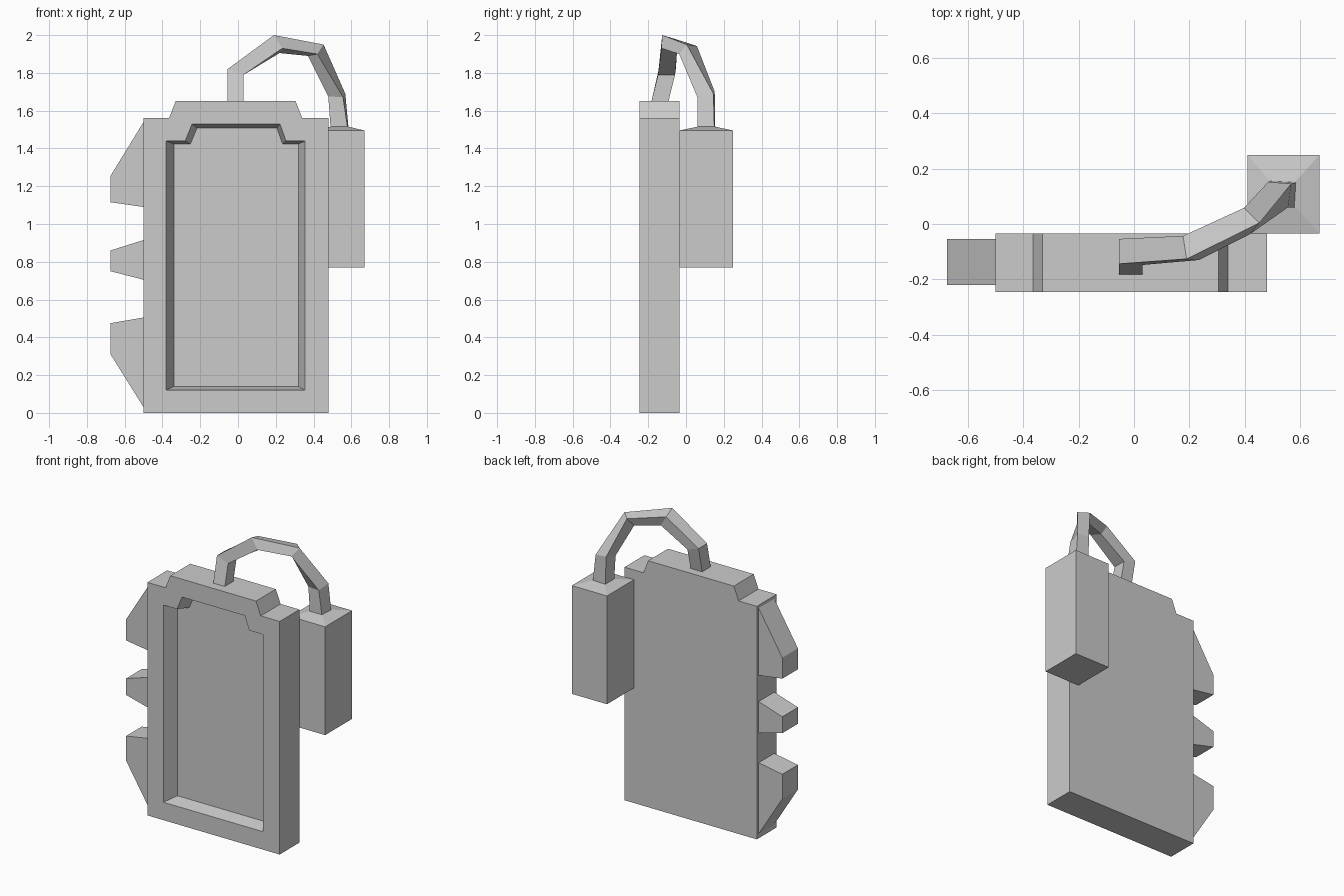
import bpy, bmesh


def loft(name, rings):
    """Bridge equal-length point rings in order and cap both ends."""
    bm = bmesh.new()
    loops = [[bm.verts.new(p) for p in ring] for ring in rings]
    for a, b in zip(loops, loops[1:]):
        n = len(a)
        for i in range(n):
            j = (i + 1) % n
            bm.faces.new((a[i], a[j], b[j], b[i]))
    bm.faces.new(loops[0])
    bm.faces.new(loops[-1])
    bmesh.ops.recalc_face_normals(bm, faces=bm.faces)
    mesh = bpy.data.meshes.new(name)
    bm.to_mesh(mesh)
    bm.free()
    obj = bpy.data.objects.new(name, mesh)
    bpy.context.collection.objects.link(obj)
    return obj


def at_y(profile, y):
    return [(x, y, z) for x, z in profile]


def rect(x0, x1, y0, y1, z):
    return [(x1, y0, z), (x1, y1, z), (x0, y1, z), (x0, y0, z)]


def stepped(x0, x1, z0, z1, a, b, c, d, z2):
    """Panel outline with a raised trapezoid along its top edge."""
    return [(x0, z0), (x1, z0), (x1, z1), (d, z1), (c, z2), (b, z2), (a, z1), (x0, z1)]


# Flat body with a bevelled recess in the front
outer = stepped(-0.5, 0.48, 0, 1.56, -0.365, -0.33, 0.305, 0.34, 1.65)
rim = stepped(-0.38, 0.355, 0.12, 1.44, -0.28, -0.243, 0.222, 0.254, 1.53)
floor = stepped(-0.34, 0.32, 0.14, 1.423, -0.252, -0.217, 0.206, 0.236, 1.508)
loft("body", [at_y(outer, -0.035), at_y(outer, -0.245),
              at_y(rim, -0.245), at_y(floor, -0.155)])

# Teeth on the left edge: root top, tip top, tip bottom, root bottom
teeth = [("upper_tooth", 1.54, 1.255, 1.115, 1.09),
         ("middle_tooth", 0.915, 0.86, 0.75, 0.705),
         ("lower_tooth", 0.505, 0.475, 0.31, 0.03)]
for name, a, b, c, d in teeth:
    prof = [(-0.5, a), (-0.675, b), (-0.675, c), (-0.5, d)]
    loft(name, [at_y(prof, -0.22), at_y(prof, -0.055)])

# Side box with a slightly raised top
loft("side_box", [rect(0.41, 0.67, -0.035, 0.25, 0.77),
                  rect(0.41, 0.67, -0.035, 0.25, 1.495),
                  rect(0.49, 0.585, 0.06, 0.155, 1.515)])

# Square hose: each section is outer front, outer back, inner back, inner front
loft("hose", [
    [(-.055, -.185, 1.64), (-.055, -.095, 1.64), (.03, -.095, 1.64), (.03, -.185, 1.64)],
    [(-.055, -.144, 1.82), (-.055, -.054, 1.82), (.03, -.058, 1.79), (.03, -.148, 1.79)],
    [(.19, -.126, 2.0), (.177, -.043, 1.975), (.22, -.048, 1.905), (.235, -.13, 1.93)],
    [(.453, .004, 1.95), (.397, .058, 1.942), (.37, .02, 1.89), (.42, -.036, 1.9)],
    [(.568, .145, 1.69), (.485, .152, 1.70), (.478, .062, 1.675), (.556, .06, 1.672)],
    [(.585, .15, 1.51), (.49, .155, 1.51), (.49, .06, 1.51), (.58, .06, 1.51)],
])
